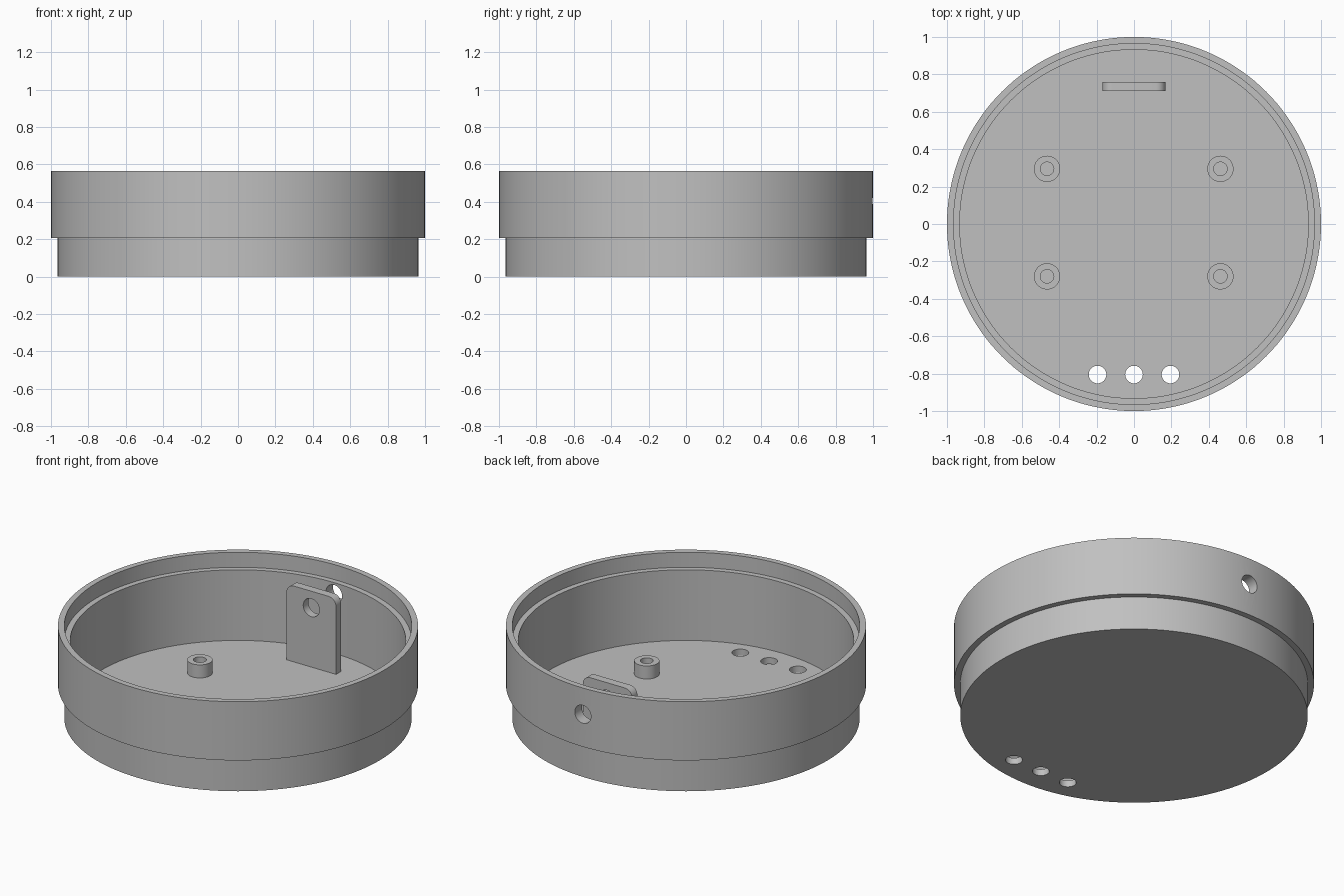
import bpy, bmesh, math
from mathutils import Vector, Matrix

cube = bpy.data.objects.get("Cube")
if cube:
    bpy.data.objects.remove(cube, do_unlink=True)

FLOOR = 0.04
HOLE_Z = 0.404

grey = bpy.data.materials.new("plain grey")
grey.use_nodes = True
COLOUR = (0.53, 0.53, 0.53, 1)
grey.diffuse_color = COLOUR
grey.node_tree.nodes["Principled BSDF"].inputs["Base Color"].default_value = COLOUR


def make_object(name, bm):
    bmesh.ops.recalc_face_normals(bm, faces=bm.faces[:])
    mesh = bpy.data.meshes.new(name)
    bm.to_mesh(mesh)
    bm.free()
    mesh.materials.append(grey)
    obj = bpy.data.objects.new(name, mesh)
    bpy.context.collection.objects.link(obj)
    return obj


def lathe(name, profile, steps, closed=False, location=(0, 0, 0)):
    """Turn an (r, z) profile around the vertical axis."""
    bm = bmesh.new()
    verts = [bm.verts.new((r, 0, z)) for r, z in profile]
    edges = [bm.edges.new(pair) for pair in zip(verts, verts[1:])]
    if closed:
        edges.append(bm.edges.new((verts[-1], verts[0])))
    bmesh.ops.spin(bm, geom=verts + edges, cent=(0, 0, 0), axis=(0, 0, 1),
                   angle=math.tau, steps=steps)
    bmesh.ops.remove_doubles(bm, verts=bm.verts[:], dist=1e-5)
    bmesh.ops.translate(bm, verts=bm.verts[:], vec=location)
    return make_object(name, bm)


def drill(target, centre, radius, depth, along_y=False):
    """Cut a round hole and discard the cutter."""
    bm = bmesh.new()
    turn = Matrix.Rotation(math.pi / 2 if along_y else 0, 4, "X")
    bmesh.ops.create_cone(bm, cap_ends=True, segments=40, radius1=radius,
                          radius2=radius, depth=depth,
                          matrix=Matrix.Translation(centre) @ turn)
    cutter = make_object("hole_cutter", bm)
    cutter.hide_render = True
    mod = target.modifiers.new("hole", "BOOLEAN")
    mod.operation = "DIFFERENCE"
    mod.solver = "EXACT"
    mod.object = cutter
    select(target)
    bpy.ops.object.modifier_apply(modifier=mod.name)
    bpy.data.objects.remove(cutter, do_unlink=True)


def select(obj):
    bpy.ops.object.select_all(action="DESELECT")
    obj.select_set(True)
    bpy.context.view_layer.objects.active = obj


# Round case: stepped outside, recessed lip inside the rim
case = lathe("case_body", [
    (0, 0), (0.965, 0), (0.965, 0.205), (1, 0.205), (1, 0.565),
    (0.965, 0.565), (0.965, 0.473), (0.932, 0.473), (0.932, FLOOR), (0, FLOOR),
], 144)

# Three floor holes near the front and a cable hole in the back wall
for x in (-0.195, 0, 0.195):
    drill(case, (x, -0.805, 0.02), 0.047, 0.2)
drill(case, (0, 0.97, HOLE_Z), 0.055, 0.3, along_y=True)

# Upright tab with rounded top corners
HALF, TOP, ROUND = 0.168, 0.505, 0.05
outline = [(-HALF, FLOOR - 0.01), (HALF, FLOOR - 0.01)]
for side, start in ((1, 0), (-1, 90)):
    for i in range(9):
        a = math.radians(start + i * 90 / 8)
        outline.append((side * (HALF - ROUND) + ROUND * math.cos(a),
                        TOP - ROUND + ROUND * math.sin(a)))
bm = bmesh.new()
face = bm.faces.new([bm.verts.new((x, 0.71, z)) for x, z in outline])
grown = bmesh.ops.extrude_face_region(bm, geom=[face], use_keep_orig=True)
bmesh.ops.translate(bm, vec=Vector((0, 0.05, 0)),
                    verts=[v for v in grown["geom"] if isinstance(v, bmesh.types.BMVert)])
tab = make_object("cable_tab", bm)
drill(tab, (0, 0.735, HOLE_Z), 0.055, 0.2, along_y=True)

# Four hollow standoffs
parts = [case, tab]
for side, x in (("right", -0.465), ("left", 0.462)):
    for end, y in (("front", -0.28), ("back", 0.295)):
        parts.append(lathe(f"standoff_{end}_{side}", [
            (0.036, FLOOR - 0.01), (0.07, FLOOR - 0.01), (0.07, 0.12), (0.036, 0.12),
        ], 40, closed=True, location=(x, y, 0)))

for obj in parts:
    select(obj)
    bpy.ops.object.shade_smooth_by_angle(angle=math.radians(30))
